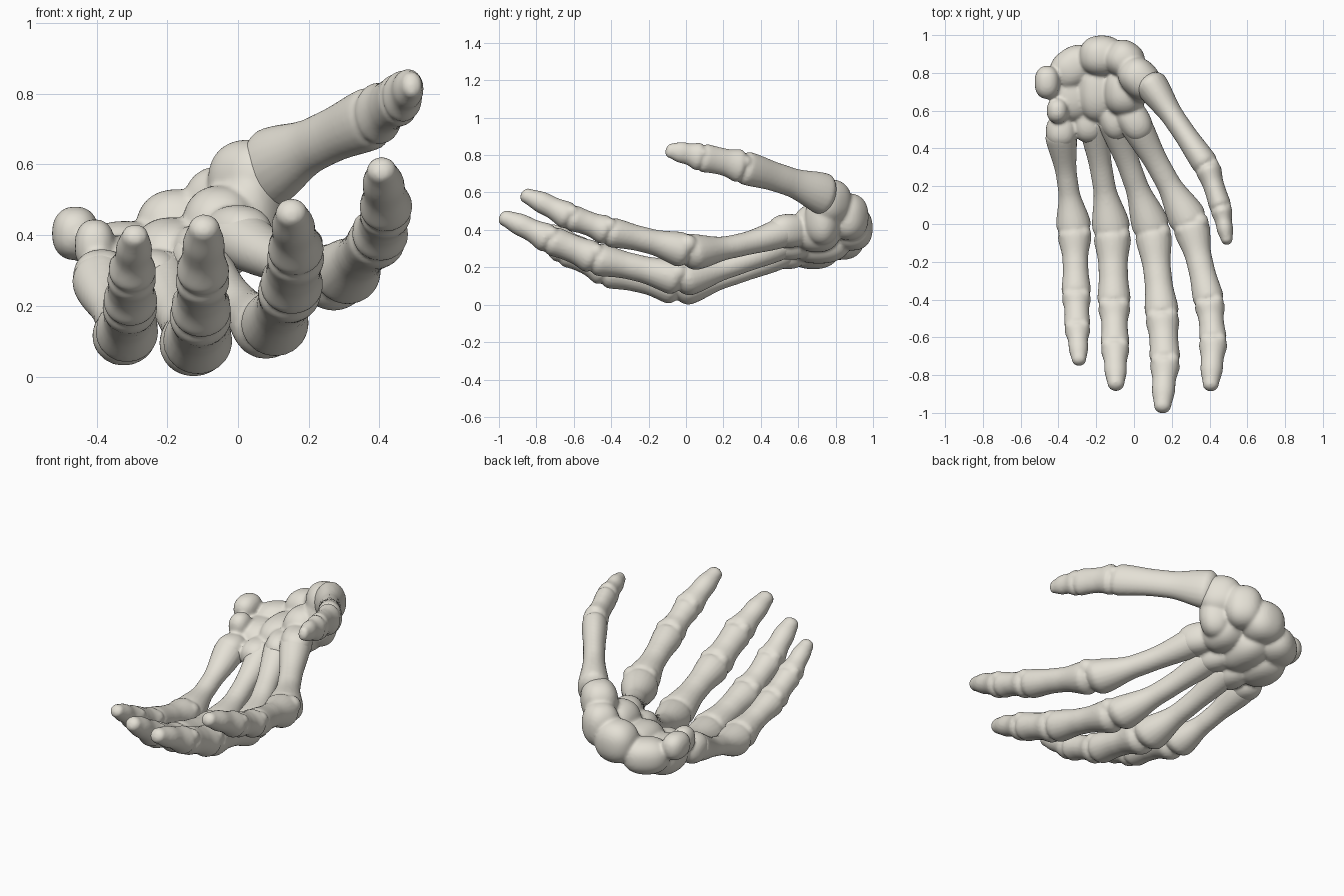
import bpy, bmesh, math
from mathutils import Vector, Matrix

if "Cube" in bpy.data.objects:
    bpy.data.objects.remove(bpy.data.objects["Cube"])

bone = bpy.data.materials.new("bone")
bone.diffuse_color = (0.78, 0.75, 0.67, 1)
bone.use_nodes = True
bone.node_tree.nodes["Principled BSDF"].inputs["Base Color"].default_value = bone.diffuse_color


def add_bone(bm, a, b, ra, rs, rb, sag=0.0, tall=1.0, rings=36, sides=20):
    """Bone from a to b: flared base, thin shaft, flared head, rounded ends."""
    a, b = Vector(a), Vector(b)
    axis = (b - a).normalized()
    a = a - axis * ra * 0.3
    b = b + axis * rb * 0.3
    length = (b - a).length
    side = axis.cross(Vector((0, 0, 1))).normalized()
    up = side.cross(axis)

    def flare(u):
        u = min(max(u, 0), 1)
        return 1 - u * u * (3 - 2 * u)

    prev, first = None, None
    for i in range(rings + 1):
        t = 0.5 - 0.5 * math.cos(math.pi * i / rings)
        t = min(max(t, 0.0004), 0.9996)
        r = rs + (ra - rs) * flare((t - 0.06) / 0.4) + (rb - rs) * flare((0.93 - t) / 0.34)
        for d, c in ((t * length, ra * 0.75), ((1 - t) * length, rb * 0.75)):
            if d < c:
                r *= math.sqrt(1 - (1 - d / c) ** 2)
        centre = a.lerp(b, t) + up * sag * 4 * t * (1 - t)
        ring = []
        for k in range(sides):
            g = 2 * math.pi * k / sides
            ring.append(bm.verts.new(centre + side * r * math.cos(g) + up * r * tall * math.sin(g)))
        if prev:
            for k in range(sides):
                n = (k + 1) % sides
                bm.faces.new((prev[k], prev[n], ring[n], ring[k]))
        else:
            first = ring
        prev = ring
    bm.faces.new(first[::-1])
    bm.faces.new(prev)


def add_lump(bm, c, s, turn=0, p=2.0):
    """Ellipsoid; p above 2 makes it blockier."""
    m = Matrix.Translation(c) @ Matrix.Rotation(math.radians(turn), 4, 'Z') @ Matrix.Diagonal((*s, 1))
    for v in bmesh.ops.create_icosphere(bm, subdivisions=4, radius=1)["verts"]:
        v.co = m @ (v.co / sum(abs(q) ** p for q in v.co) ** (1 / p))


def finish(bm, name, smooth):
    """Fuse the overlapping pieces into one smooth skin."""
    bmesh.ops.recalc_face_normals(bm, faces=bm.faces)
    me = bpy.data.meshes.new(name)
    bm.to_mesh(me)
    bm.free()
    me.materials.append(bone)
    ob = bpy.data.objects.new(name, me)
    bpy.context.collection.objects.link(ob)
    r = ob.modifiers.new("fuse", 'REMESH')
    r.mode = 'VOXEL'
    r.voxel_size = 0.009
    r.use_smooth_shade = True
    s = ob.modifiers.new("soften", 'SMOOTH')
    s.factor = 0.5
    s.iterations = smooth


# Fingers: joints from metacarpal base to tip, then (base, shaft, head) radii per bone
fingers = {
    "little_finger": ([(-.39, .49, .29), (-.315, -.04, .115), (-.305, -.38, .20), (-.30, -.55, .285), (-.29, -.735, .405)],
                      [(.085, .056, .094), (.094, .068, .08), (.086, .066, .072), (.074, .052, .038)]),
    "ring_finger": ([(-.22, .56, .30), (-.115, -.05, .09), (-.105, -.43, .175), (-.10, -.65, .28), (-.095, -.865, .43)],
                    [(.08, .06, .102), (.103, .078, .09), (.093, .07, .08), (.08, .06, .044)]),
    "middle_finger": ([(-.12, .57, .355), (.10, -.04, .138), (.15, -.49, .245), (.165, -.73, .345), (.15, -.985, .47)],
                      [(.082, .062, .10), (.099, .074, .092), (.096, .077, .084), (.085, .062, .045)]),
    "index_finger": ([(-.01, .56, .41), (.30, .0, .285), (.40, -.42, .39), (.42, -.62, .465), (.405, -.87, .59)],
                     [(.086, .064, .103), (.1, .07, .083), (.088, .067, .077), (.08, .06, .042)]),
    "thumb": ([(.075, .76, .58), (.39, .30, .735), (.462, .08, .785), (.495, -.10, .825)],
              [(.088, .06, .07), (.072, .056, .06), (.062, .044, .03)]),
}
for name, (joints, radii) in fingers.items():
    bm = bmesh.new()
    thumb = name == "thumb"
    for i, (ra, rs, rb) in enumerate(radii):
        a, b = Vector(joints[i]), Vector(joints[i + 1])
        sag = (.008 if thumb else -.03) if i == 0 else .006
        add_bone(bm, a, b, ra, rs, rb, sag, 1.3 if thumb else .97)
        # paired condyles on the palm side of each joint
        if i < len(radii) - 1:
            axis = (b - a).normalized()
            side = axis.cross(Vector((0, 0, 1))).normalized()
            up = side.cross(axis)
            for s in (-1, 1):
                add_lump(bm, b + axis * .005 + side * s * rb * .42 + up * rb * .4, (rb * .5,) * 3)
    finish(bm, name, 5)

# Wrist bones and flared metacarpal bases: centre, half sizes, turn about z
wrist = [
    ((-.05, .87, .47), (.105, .10, .125), -35),  # scaphoid
    ((-.17, .89, .41), (.12, .108, .12), 0),     # lunate
    ((-.32, .83, .34), (.13, .105, .10), 35),    # triquetrum
    ((-.46, .75, .405), (.066, .088, .076), 0),  # pisiform
    ((-.33, .68, .295), (.12, .14, .105), 0),    # hamate
    ((-.405, .60, .37), (.057, .067, .075), 0),  # hook of the hamate
    ((-.19, .71, .335), (.11, .17, .115), 0),    # capitate
    ((-.05, .70, .41), (.11, .13, .13), 0),      # trapezoid
    ((.03, .77, .55), (.12, .10, .12), -45),     # trapezium
    ((.03, .73, .46), (.09, .09, .14), -35),     # outer side of the trapezium
    ((-.385, .49, .275), (.082, .09, .085), 0),  # little metacarpal base
    ((-.24, .54, .275), (.085, .11, .085), 0),   # ring metacarpal base
    ((-.11, .56, .335), (.08, .12, .095), 20),   # middle metacarpal base
    ((.00, .55, .395), (.085, .12, .09), 30),    # index metacarpal base
]
bm = bmesh.new()
for c, s, turn in wrist:
    add_lump(bm, c, s, turn, 2.3)
finish(bm, "wrist", 6)
